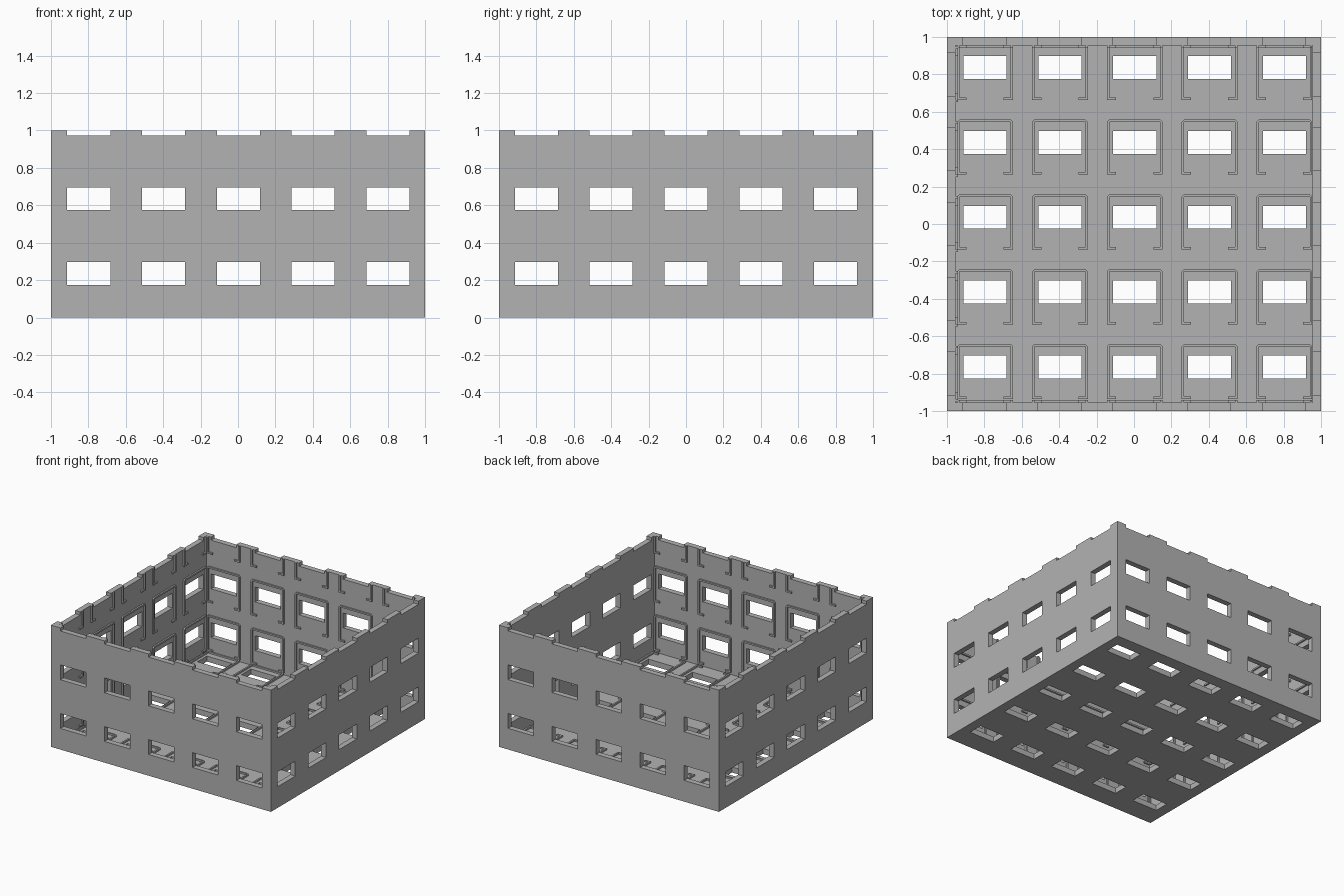
import bpy, bmesh
from mathutils import Matrix, Vector

cube = bpy.data.objects.get("Cube")
if cube:
    bpy.data.objects.remove(cube)

WALL = 0.045                     # wall and floor thickness
RAIL = 0.013                     # rail width and height
PITCH = [-0.8, -0.4, 0.0, 0.4, 0.8]
LEVELS = [0.235, 0.635, 1.035]   # window centre heights
WIN_W, WIN_H = 0.23, 0.122

grey = bpy.data.materials.new("plain grey")
grey.use_nodes = True
grey.diffuse_color = (0.45, 0.45, 0.45, 1)
grey.node_tree.nodes["Principled BSDF"].inputs["Base Color"].default_value = (0.45, 0.45, 0.45, 1)


def finish(name, bm):
    bmesh.ops.recalc_face_normals(bm, faces=bm.faces)
    mesh = bpy.data.meshes.new(name)
    bm.to_mesh(mesh)
    bm.free()
    mesh.materials.append(grey)
    obj = bpy.data.objects.new(name, mesh)
    bpy.context.collection.objects.link(obj)
    return obj


def boxes(name, items):
    """One mesh of separate boxes, each given as (centre, size)."""
    bm = bmesh.new()
    for centre, size in items:
        bmesh.ops.create_cube(bm, size=1, matrix=Matrix.Translation(centre) @ Matrix.Diagonal((*size, 1)))
    return finish(name, bm)


def cut(target, name, items):
    cutter = boxes(name, items)
    cutter.hide_render = True
    mod = target.modifiers.new(name, 'BOOLEAN')
    mod.operation, mod.solver, mod.object = 'DIFFERENCE', 'EXACT', cutter
    bpy.context.view_layer.objects.active = target
    bpy.ops.object.modifier_apply(modifier=name)
    bpy.data.objects.remove(cutter)


# Open box with window rows and floor openings
shell = boxes("box_shell", [((0, 0, 0.5), (2, 2, 1))])
inner = 2 - 2 * WALL
cut(shell, "interior_cut", [((0, 0, 1 + WALL), (inner, inner, 2))])
cut(shell, "floor_cut", [((x + 0.004, y + 0.036, 0), (WIN_W, WIN_H, 0.3)) for x in PITCH for y in PITCH])
cut(shell, "front_window_cut", [((x + 0.002, 0, z), (WIN_W, 3, WIN_H)) for x in PITCH for z in LEVELS])
cut(shell, "side_window_cut", [((0, y, z), (3, WIN_W, WIN_H)) for y in PITCH for z in LEVELS])


def rail_outlines(u, v, limit):
    """Hooked arch around an opening at (u, v); cut off flat at the limit."""
    w, s, hook, c = 0.149, RAIL, 0.05, 0.012
    top, low = v + 0.122, v - 0.172
    foot = [(w, low), (w - hook, low), (w - hook, low + s), (w - s, low + s)]
    if top > limit:
        half = [(w, limit)] + foot + [(w - s, limit)]
        return [[(u + k * a, b) for a, b in half] for k in (1, -1)]
    half = [(w - c, top), (w, top - c)] + foot + [(w - s, top - s)]
    return [[(u + a, b) for a, b in half] + [(u - a, b) for a, b in reversed(half)]]


def rails(name, origin, across, up, inward, us, vs, limit=9):
    """Raised rails on a panel described by its origin and axes."""
    origin, across, up, inward = map(Vector, (origin, across, up, inward))
    bm = bmesh.new()
    for u in us:
        for v in vs:
            for outline in rail_outlines(u, v, limit):
                face = bm.faces.new([bm.verts.new(origin + across * a + up * b) for a, b in outline])
                out = bmesh.ops.extrude_face_region(bm, geom=[face], use_keep_orig=True)
                moved = [g for g in out["geom"] if isinstance(g, bmesh.types.BMVert)]
                bmesh.ops.translate(bm, verts=moved, vec=inward * RAIL)
    return finish(name, bm)


# Rails on the floor and on three of the walls
X, Y, Z = (1, 0, 0), (0, 1, 0), (0, 0, 1)
edge = 1 - WALL
shifted = [x + 0.004 for x in PITCH]
rails("floor_rails", (0, 0, WALL), X, Y, Z, shifted, [y + 0.036 for y in PITCH])
rails("back_wall_rails", (0, edge, 0), X, Z, (0, -1, 0), shifted, LEVELS, 1)
rails("front_wall_rails", (0, -edge, 0), X, Z, Y, shifted, LEVELS, 1)
rails("side_wall_rails", (-edge, 0, 0), Y, Z, X, PITCH, LEVELS, 1)
